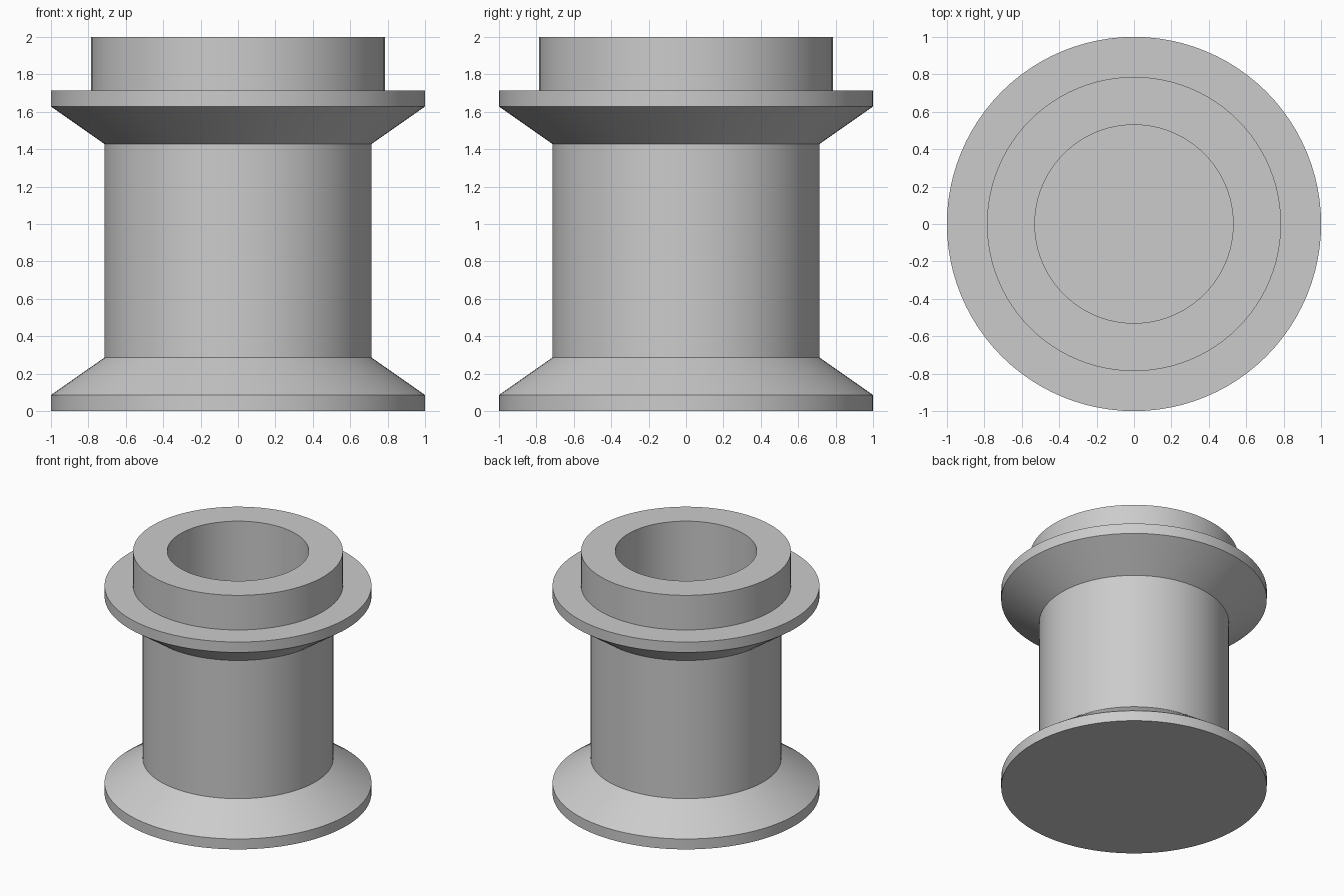
import bpy
import bmesh
import math
from mathutils import Matrix, Vector

SEGMENTS = 96

cube = bpy.data.objects.get("Cube")
if cube:
    bpy.data.objects.remove(cube, do_unlink=True)

# Single plain colour
grey = bpy.data.materials.new("light_grey")
grey.use_nodes = True
colour = (0.6, 0.6, 0.6, 1.0)
grey.diffuse_color = colour
grey.node_tree.nodes["Principled BSDF"].inputs["Base Color"].default_value = colour


def lathe(name, profile, material):
    """Revolve a list of (radius, height) points around the z axis."""
    bm = bmesh.new()
    verts = [bm.verts.new((r, 0, z)) for r, z in profile]
    edges = [bm.edges.new(pair) for pair in zip(verts, verts[1:])]
    bmesh.ops.spin(bm, geom=verts + edges, cent=(0, 0, 0), axis=(0, 0, 1),
                   angle=math.tau, steps=SEGMENTS, use_merge=False)
    bmesh.ops.remove_doubles(bm, verts=bm.verts, dist=0.0001)
    bmesh.ops.recalc_face_normals(bm, faces=bm.faces)
    mesh = bpy.data.meshes.new(name)
    bm.to_mesh(mesh)
    bm.free()
    mesh.materials.append(material)
    obj = bpy.data.objects.new(name, mesh)
    bpy.context.collection.objects.link(obj)
    return obj


# Key radii and heights
flange, barrel, collar, bore = 1.0, 0.714, 0.786, 0.53
lip, cone = 0.086, 0.286
shoulder, floor, top = 1.714, 0.286, 2.0

profile = [
    # closed base and lower flange
    (0, 0), (flange, 0), (flange, lip), (barrel, cone),
    # upper flange, mirrored from the lower one
    (barrel, shoulder - cone), (flange, shoulder - lip), (flange, shoulder),
    # collar
    (collar, shoulder), (collar, top),
    # blind bore
    (bore, top), (bore, floor), (0, floor),
]
spool = lathe("flanged_spool", profile, grey)

# Smooth round walls with crisp rims
bpy.ops.object.select_all(action="DESELECT")
spool.select_set(True)
bpy.context.view_layer.objects.active = spool
bpy.ops.object.shade_smooth_by_angle(angle=math.radians(25))
